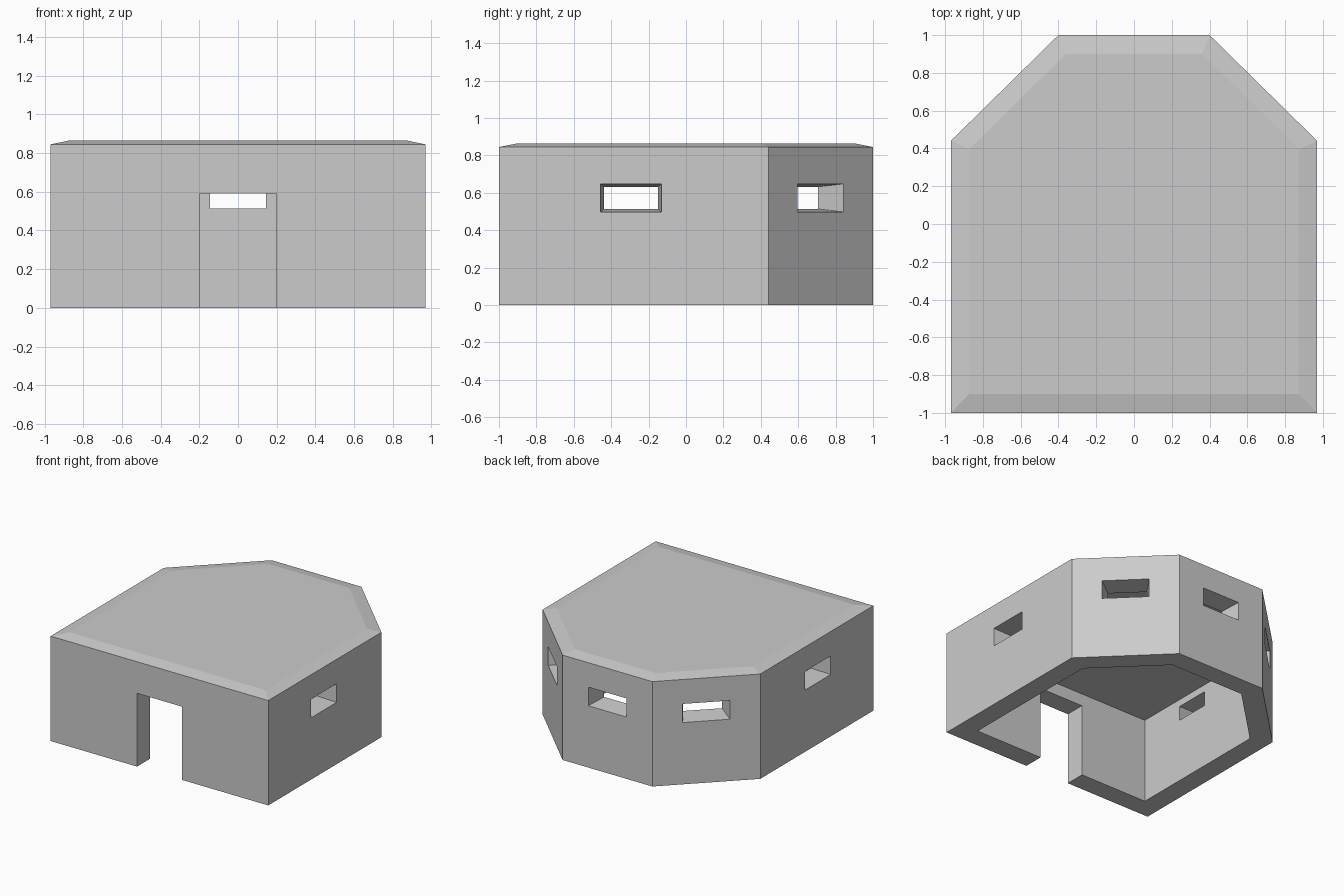
import bpy, bmesh, math
from mathutils import Vector

if "Cube" in bpy.data.objects:
    bpy.data.objects.remove(bpy.data.objects["Cube"])

WALL = 0.163
OUTLINE = [(-0.97, -1), (0.97, -1), (0.97, 0.44), (0.4, 1), (-0.4, 1), (-0.97, 0.44)]


def loft(name, rings):
    """Closed solid through rings with equal point counts."""
    bm = bmesh.new()
    loops = [[bm.verts.new(p) for p in ring] for ring in rings]
    n = len(loops[0])
    for a, b in zip(loops, loops[1:]):
        for i in range(n):
            j = (i + 1) % n
            bm.faces.new((a[i], a[j], b[j], b[i]))
    bm.faces.new(loops[0][::-1])
    bm.faces.new(loops[-1])
    bmesh.ops.recalc_face_normals(bm, faces=bm.faces)
    mesh = bpy.data.meshes.new(name)
    bm.to_mesh(mesh)
    bm.free()
    ob = bpy.data.objects.new(name, mesh)
    bpy.context.collection.objects.link(ob)
    return ob


def ring(points, z, scale=1.0):
    return [(x * scale, y * scale, z) for x, y in points]


def inset(points, d):
    """Offset a counter-clockwise outline inward by d."""
    pts = [Vector(p) for p in points]
    out = []
    for i, p in enumerate(pts):
        e1 = (p - pts[i - 1]).normalized()
        e2 = (pts[(i + 1) % len(pts)] - p).normalized()
        n1, n2 = Vector((-e1.y, e1.x)), Vector((-e2.y, e2.x))
        out.append(p + (n1 + n2) * d / (1 + n1.dot(n2)))
    return out


def embrasure(name, x, y, angle, width):
    """Window cutter tapering inward; angle is the outward direction."""
    out = Vector((math.cos(angle), math.sin(angle), 0))
    side = Vector((-out.y, out.x, 0))
    rings = []
    for t in (-0.1, 1.1):
        half = (width + (0.288 - width) * t) / 2
        z0, z1 = 0.498 + 0.016 * t, 0.648 - 0.016 * t
        c = Vector((x, y, 0)) - out * WALL * t
        rings.append([c + side * s * half + Vector((0, 0, z))
                      for s, z in ((-1, z0), (1, z0), (1, z1), (-1, z1))])
    return loft(name, rings)


# Solid shell with a shallow sloped roof edge
body = loft("bunker_shell", [ring(OUTLINE, 0), ring(OUTLINE, 0.845), ring(OUTLINE, 0.865, 0.9)])

# Room hollow, open at the bottom
room = inset(OUTLINE, WALL)
cutters = [loft("room_cutter", [ring(room, -0.1), ring(room, 0.69)])]

# Doorway in the front wall
door = [(-0.2, -1.1), (0.2, -1.1), (0.2, -0.75), (-0.2, -0.75)]
cutters.append(loft("door_cutter", [ring(door, -0.1), ring(door, 0.59)]))

# Windows: back, then side and diagonal pairs
cutters.append(embrasure("back_window_cutter", 0, 1, math.pi / 2, 0.34))
diag = math.atan2(0.57, 0.56)
for s in (1, -1):
    flip = (lambda a: a) if s == 1 else (lambda a: math.pi - a)
    cutters.append(embrasure("side_window_cutter", s * 0.97, -0.294, flip(0), 0.326))
    cutters.append(embrasure("diagonal_window_cutter", s * 0.685, 0.72, flip(diag), 0.35))

# Cut the openings, then discard the cutters
bpy.context.view_layer.objects.active = body
for c in cutters:
    mod = body.modifiers.new(c.name, 'BOOLEAN')
    mod.operation = 'DIFFERENCE'
    mod.solver = 'EXACT'
    mod.object = c
    c.hide_render = True
    bpy.ops.object.modifier_apply(modifier=mod.name)
for c in cutters:
    bpy.data.objects.remove(c)
